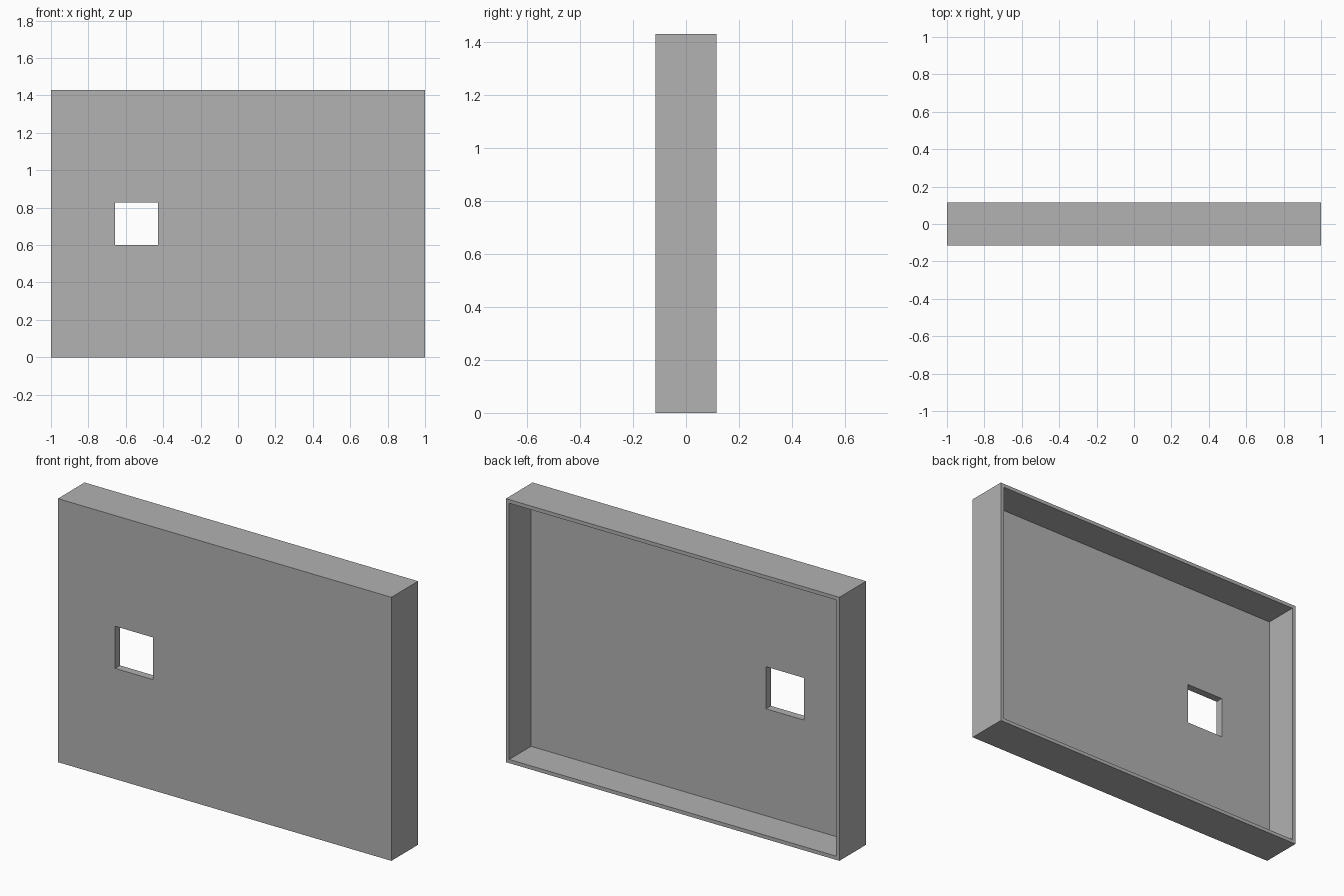
import bpy
import bmesh

default = bpy.data.objects.get("Cube")
if default:
    bpy.data.objects.remove(default, do_unlink=True)

# Main dimensions
WIDTH, HEIGHT, DEPTH = 2.0, 1.4286, 0.2286
RIM = 0.02
PANEL = 0.042
FRONT, BACK = -DEPTH / 2, DEPTH / 2
FLOOR = FRONT + PANEL

grey = bpy.data.materials.new("plain_grey")
grey.use_nodes = True
grey.diffuse_color = (0.445, 0.445, 0.445, 1)
grey.node_tree.nodes["Principled BSDF"].inputs["Base Color"].default_value = grey.diffuse_color

# Rectangles as (left, right, bottom, top)
outer = (-WIDTH / 2, WIDTH / 2, 0, HEIGHT)
inner = (-WIDTH / 2 + RIM, WIDTH / 2 - RIM, RIM, HEIGHT - RIM)
window = (-0.657, -0.4285, 0.6, 0.8285)

bm = bmesh.new()


def rectangle_loop(rect, y):
    left, right, bottom, top = rect
    corners = ((left, bottom), (right, bottom), (right, top), (left, top))
    return [bm.verts.new((x, y, z)) for x, z in corners]


# Closed section: front face, outer walls, rim, inner walls, recessed face, window reveal
loops = [rectangle_loop(rect, y) for rect, y in (
    (window, FRONT), (outer, FRONT), (outer, BACK),
    (inner, BACK), (inner, FLOOR), (window, FLOOR))]

for i, a in enumerate(loops):
    b = loops[(i + 1) % len(loops)]
    for k in range(4):
        n = (k + 1) % 4
        bm.faces.new((a[k], a[n], b[n], b[k]))
bmesh.ops.recalc_face_normals(bm, faces=bm.faces[:])

mesh = bpy.data.meshes.new("open_back_panel")
bm.to_mesh(mesh)
bm.free()
mesh.materials.append(grey)
panel = bpy.data.objects.new("open_back_panel", mesh)
bpy.context.collection.objects.link(panel)
